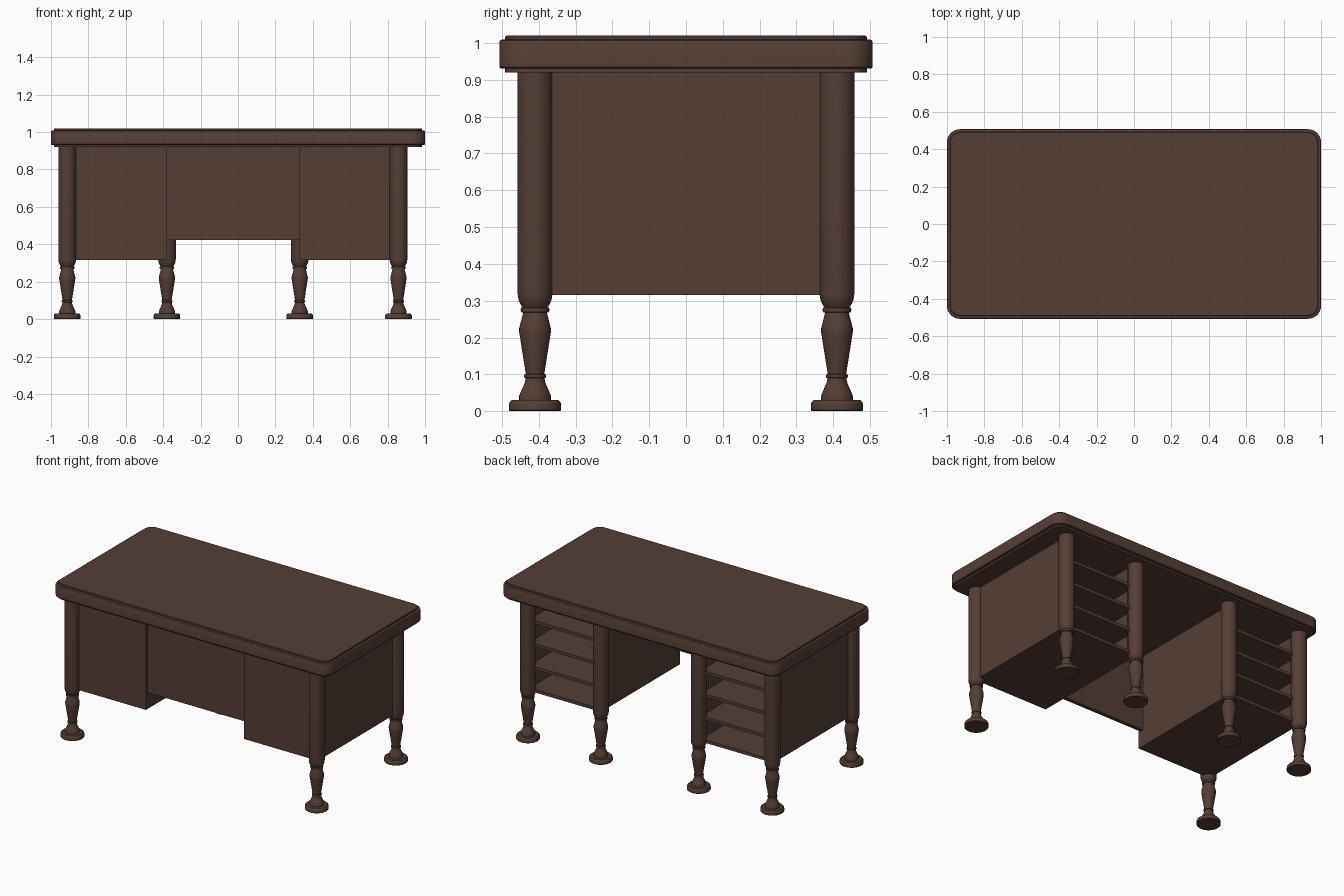
import bpy, bmesh, math

if "Cube" in bpy.data.objects:
    bpy.data.objects.remove(bpy.data.objects["Cube"])

wood = bpy.data.materials.new("dark_wood")
wood.diffuse_color = (0.09, 0.048, 0.036, 1)
wood.use_nodes = True
wood.node_tree.nodes["Principled BSDF"].inputs["Base Color"].default_value = wood.diffuse_color


def finish(name, bm, smooth=False):
    bmesh.ops.recalc_face_normals(bm, faces=bm.faces)
    me = bpy.data.meshes.new(name)
    bm.to_mesh(me)
    bm.free()
    me.materials.append(wood)
    ob = bpy.data.objects.new(name, me)
    bpy.context.collection.objects.link(ob)
    if smooth:
        bpy.ops.object.select_all(action='DESELECT')
        ob.select_set(True)
        bpy.context.view_layer.objects.active = ob
        bpy.ops.object.shade_smooth_by_angle(angle=math.radians(35))
    return ob


def box(name, x0, x1, y0, y1, z0, z1):
    bm = bmesh.new()
    bmesh.ops.create_cube(bm, size=1)
    for v in bm.verts:
        v.co.x = x0 if v.co.x < 0 else x1
        v.co.y = y0 if v.co.y < 0 else y1
        v.co.z = z0 if v.co.z < 0 else z1
    return finish(name, bm)


def bridge_rings(bm, rings):
    n = len(rings[0])
    for a, b in zip(rings, rings[1:]):
        for i in range(n):
            j = (i + 1) % n
            bm.faces.new((a[i], a[j], b[j], b[i]))
    bm.faces.new(rings[0][::-1])
    bm.faces.new(rings[-1])


# Desk top: rounded rectangle swept through a stepped edge profile (inset, z)
edge = [(0.016, 0.92), (0.016, 0.931), (0.004, 0.931), (0, 0.935), (0, 1.003),
        (0.002, 1.007), (0.006, 1.009), (0.016, 1.009), (0.016, 1.017), (0.019, 1.02)]
bm = bmesh.new()
R, rings = 0.07, []
for inset, z in edge:
    ring = []
    for k, (sx, sy) in enumerate([(1, 1), (-1, 1), (-1, -1), (1, -1)]):
        for s in range(9):
            a = math.pi / 2 * (k + s / 8)
            ring.append(bm.verts.new((sx * (1 - R) + (R - inset) * math.cos(a),
                                      sy * (0.507 - R) + (R - inset) * math.sin(a), z)))
    rings.append(ring)
bridge_rings(bm, rings)
finish("desk_top", bm, True)

# Turned legs: lathe profile (radius, z)
profile = [(0.068, 0), (0.071, 0.003), (0.071, 0.018), (0.069, 0.025), (0.064, 0.03),
           (0.043, 0.03), (0.043, 0.042), (0.038, 0.055), (0.031, 0.07), (0.027, 0.08),
           (0.026, 0.09), (0.029, 0.091), (0.03, 0.095), (0.029, 0.1), (0.025, 0.101),
           (0.028, 0.12), (0.036, 0.17), (0.043, 0.215), (0.043, 0.225), (0.038, 0.245),
           (0.032, 0.268), (0.038, 0.269), (0.039, 0.275), (0.038, 0.281), (0.034, 0.282),
           (0.04, 0.291), (0.045, 0.303), (0.0475, 0.32), (0.0475, 0.925)]
FRONT, BACK = -0.41, 0.41
LEGS = [(-0.913, FRONT), (0.858, FRONT)] + [(x, BACK) for x in (-0.913, -0.38, 0.33, 0.858)]
for i, (x, y) in enumerate(LEGS):
    bm = bmesh.new()
    bridge_rings(bm, [[bm.verts.new((x + r * math.cos(math.tau * k / 32),
                                     y + r * math.sin(math.tau * k / 32), z))
                       for k in range(32)] for r, z in profile])
    finish(("front_leg_" if y < 0 else "back_leg_") + str(i), bm, True)

# Pedestals: open at the back, with shelves
T = 0.02
for side, x0, x1 in (("left", -0.92, -0.38), ("right", 0.33, 0.866)):
    box(side + "_pedestal_front", x0, x1, FRONT, FRONT + T, 0.315, 0.925)
    box(side + "_pedestal_wall_a", x0, x0 + T, FRONT + T, BACK, 0.315, 0.925)
    box(side + "_pedestal_wall_b", x1 - T, x1, FRONT + T, BACK, 0.315, 0.925)
    for s in range(4):
        top = 0.335 + 0.15 * s
        box(f"{side}_shelf_{s}", x0 + T, x1 - T, FRONT + T, BACK, top - T, top)

# Modesty panel between the pedestals
box("modesty_panel", -0.38, 0.33, -0.395, -0.37, 0.423, 0.925)
